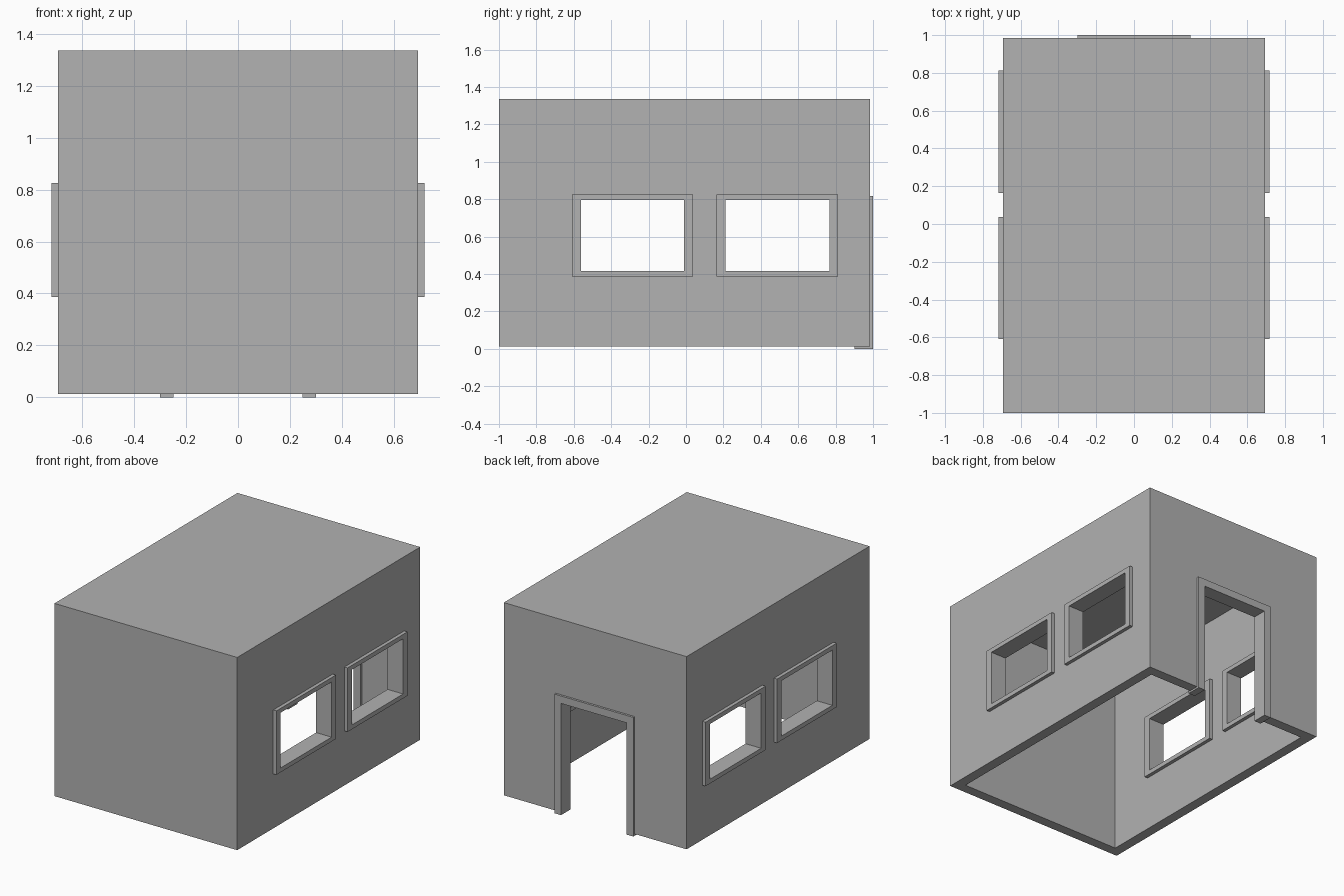
import bpy

default_cube = bpy.data.objects.get("Cube")
if default_cube:
    bpy.data.objects.remove(default_cube, do_unlink=True)

grey = bpy.data.materials.new("plain grey")
grey.use_nodes = True
colour = (0.445, 0.445, 0.445, 1)
grey.diffuse_color = colour
grey.node_tree.nodes["Principled BSDF"].inputs["Base Color"].default_value = colour

WALL = 0.07
HALF_X, FRONT, BACK = 0.694, -1.0, 0.985
BASE, ROOF = 0.012, 1.335


def box(name, low, high):
    """Box between two opposite corners."""
    centre = [(a + b) / 2 for a, b in zip(low, high)]
    bpy.ops.mesh.primitive_cube_add(size=1, location=centre)
    obj = bpy.context.object
    obj.name = name
    obj.scale = [b - a for a, b in zip(low, high)]
    bpy.ops.object.transform_apply(location=True, rotation=False, scale=True)
    obj.data.materials.append(grey)
    return obj


def cut(obj, low, high):
    """Remove a box-shaped volume from an object."""
    cutter = box("cutter", low, high)
    cutter.hide_render = True
    mod = obj.modifiers.new("opening", "BOOLEAN")
    mod.operation = "DIFFERENCE"
    mod.solver = "EXACT"
    mod.object = cutter
    bpy.context.view_layer.objects.active = obj
    bpy.ops.object.modifier_apply(modifier=mod.name)
    bpy.data.objects.remove(cutter, do_unlink=True)


# Hollow room with a roof and an open bottom
room = box("room_walls_and_roof", (-HALF_X, FRONT, BASE), (HALF_X, BACK, ROOF))
cut(room, (-HALF_X + WALL, FRONT + WALL, -0.5),
    (HALF_X - WALL, BACK - WALL, ROOF - WALL))

# Two framed windows in each side wall
SILL, HEAD = 0.386, 0.825
RIM_Y, RIM_Z, PROUD = 0.047, 0.03, 0.024
for place, start, end in (("front", -0.609, 0.037), ("back", 0.163, 0.813)):
    # The room openings pass through both walls
    cut(room, (-1, start, SILL), (1, end, HEAD))
    for side, sign in (("left", 1), ("right", -1)):
        x0, x1 = sorted((sign * (HALF_X - WALL - PROUD), sign * (HALF_X + PROUD)))
        frame = box(f"{place}_{side}_window_frame", (x0, start, SILL), (x1, end, HEAD))
        cut(frame, (x0 - 0.1, start + RIM_Y, SILL + RIM_Z),
            (x1 + 0.1, end - RIM_Y, HEAD - RIM_Z))

# Framed doorway in the back wall
DOOR_X, DOOR_TOP, RIM, LIP = 0.3, 0.818, 0.051, 0.015
cut(room, (-DOOR_X, BACK - 0.3, -0.1), (DOOR_X, BACK + 0.3, DOOR_TOP))
door_frame = box("door_frame", (-DOOR_X, BACK - WALL - LIP, 0),
                 (DOOR_X, BACK + LIP, DOOR_TOP))
cut(door_frame, (-DOOR_X + RIM, BACK - 0.3, -0.1),
    (DOOR_X - RIM, BACK + 0.3, DOOR_TOP - RIM))
